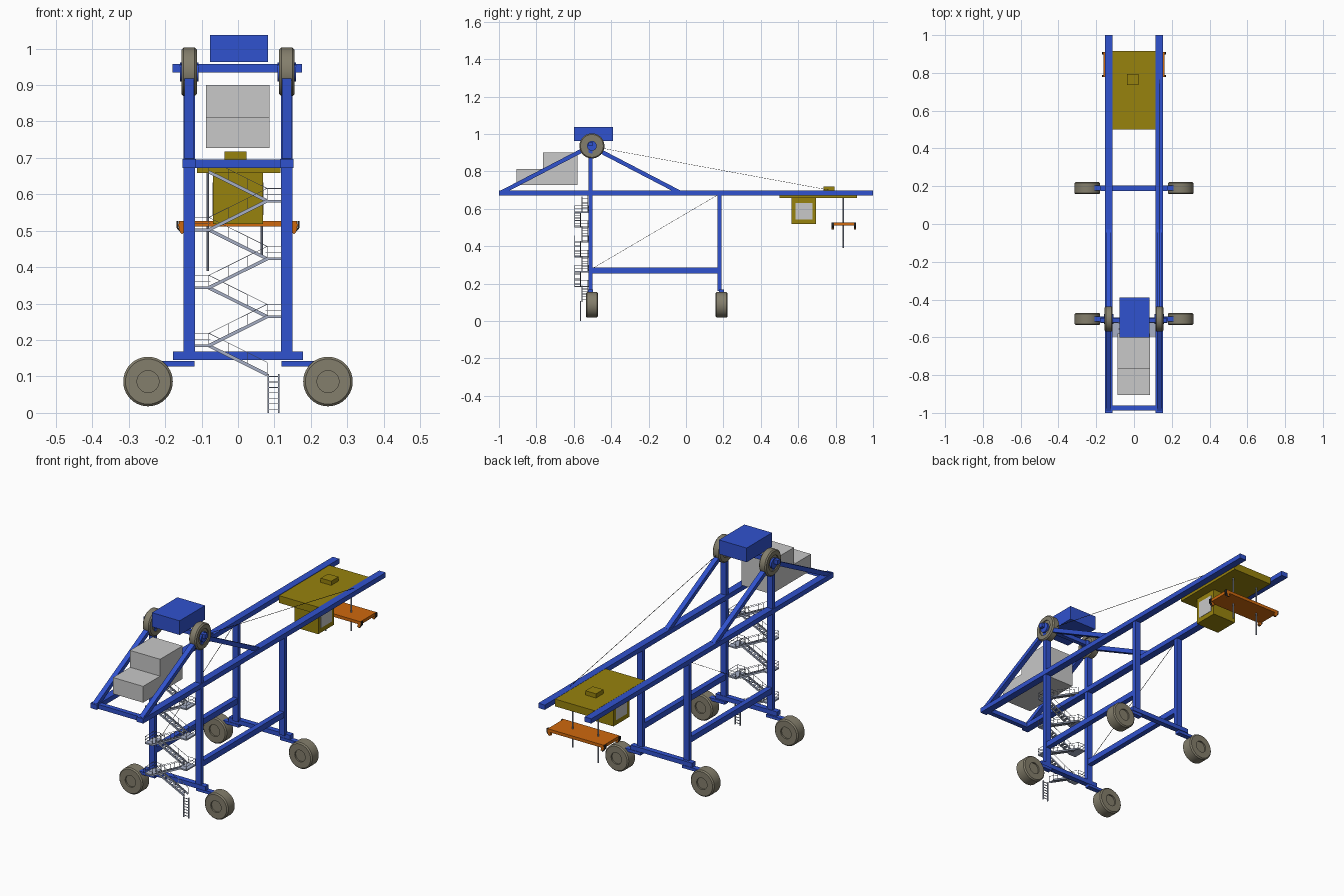
import bpy, bmesh, math
from mathutils import Vector, Matrix

if "Cube" in bpy.data.objects:
    bpy.data.objects.remove(bpy.data.objects["Cube"])


def material(name, rgb):
    m = bpy.data.materials.new(name)
    m.diffuse_color = (*rgb, 1)
    m.use_nodes = True
    m.node_tree.nodes["Principled BSDF"].inputs["Base Color"].default_value = m.diffuse_color
    return m


BLUE = material("crane blue", (0.03, 0.085, 0.62))
TAUPE = material("wheel taupe", (0.23, 0.21, 0.15))
OLIVE = material("trolley olive", (0.31, 0.225, 0.004))
ORANGE = material("spreader orange", (0.62, 0.14, 0.004))
GREY = material("house grey", (0.58, 0.58, 0.58))
STEEL = material("stair steel", (0.38, 0.43, 0.56))
DARK = material("dark metal", (0.02, 0.02, 0.02))


def finish(bm, name, mat, smooth=False):
    me = bpy.data.meshes.new(name)
    bmesh.ops.recalc_face_normals(bm, faces=bm.faces)
    bm.to_mesh(me)
    bm.free()
    me.materials.append(mat)
    ob = bpy.data.objects.new(name, me)
    bpy.context.collection.objects.link(ob)
    if smooth:
        bpy.ops.object.select_all(action='DESELECT')
        ob.select_set(True)
        bpy.context.view_layer.objects.active = ob
        bpy.ops.object.shade_smooth_by_angle(angle=math.radians(35))
    return ob


def add_box(bm, x, y, z):
    size = Vector((x[1] - x[0], y[1] - y[0], z[1] - z[0]))
    mid = Vector((sum(x) / 2, sum(y) / 2, sum(z) / 2))
    bmesh.ops.create_cube(bm, size=1, matrix=Matrix.Translation(mid) @ Matrix.Diagonal((*size, 1)))


def add_bar(bm, a, b, w, h=None):
    """Rectangular bar from a to b; w is horizontal width, h the other side."""
    a, b = Vector(a), Vector(b)
    d = b - a
    rot = d.to_track_quat('Y', 'Z').to_matrix().to_4x4()
    m = Matrix.Translation((a + b) / 2) @ rot @ Matrix.Diagonal((w, d.length, h or w, 1))
    bmesh.ops.create_cube(bm, size=1, matrix=m)


def box(name, mat, x, y, z):
    bm = bmesh.new()
    add_box(bm, x, y, z)
    return finish(bm, name, mat)


def bar(name, mat, a, b, w, h=None):
    bm = bmesh.new()
    add_bar(bm, a, b, w, h)
    return finish(bm, name, mat)


def wheel(name, mat, centre, axis, r, width, hub=0.03, depth=0.008):
    """Disc with rounded rim and recessed hub on both sides."""
    bm = bmesh.new()
    rot = Vector(axis).to_track_quat('Z', 'Y').to_matrix().to_4x4()
    h, c = width / 2, 0.006
    profile = [(0, h - depth), (hub, h - depth), (hub, h), (r - c, h), (r, h - c)]
    profile += [(p, -q) for p, q in reversed(profile)]
    vs = [bm.verts.new((p, 0, q)) for p, q in profile]
    es = [bm.edges.new(e) for e in zip(vs, vs[1:])]
    bmesh.ops.spin(bm, geom=vs + es, axis=(0, 0, 1), cent=(0, 0, 0),
                   angle=math.tau, steps=40, use_duplicate=False)
    bmesh.ops.remove_doubles(bm, verts=bm.verts, dist=1e-5)
    bm.transform(Matrix.Translation(centre) @ rot)
    return finish(bm, name, mat, True)


YB, YF = -0.51, 0.18      # mast frame and front frame
XL = 0.134                # half gauge of the girders

# Side frames: girders, legs, tie beams, diagonals, sheaves
for s, side in ((-1, "left"), (1, "right")):
    x = s * XL
    box(side + "_girder", BLUE, (x - 0.019, x + 0.019), (-1, 1), (0.672, 0.697))
    box(side + "_mast_leg", BLUE, (x - 0.016, x + 0.016), (YB - 0.011, YB + 0.011), (0.16, 0.945))
    box(side + "_front_leg", BLUE, (x - 0.016, x + 0.016), (YF - 0.011, YF + 0.011), (0.16, 0.68))
    box(side + "_tie_beam", BLUE, (x - 0.014, x + 0.014), (YB, YF), (0.255, 0.285))
    bar(side + "_rear_diagonal", BLUE, (x, -0.985, 0.688), (x, YB, 0.935), 0.026, 0.022)
    bar(side + "_front_diagonal", BLUE, (x, YB, 0.935), (x, -0.035, 0.688), 0.026, 0.022)
    wheel(side + "_sheave", TAUPE, (x, -0.503, 0.936), (1, 0, 0), 0.067, 0.042, 0.04, 0.006)
    bm = bmesh.new()
    bmesh.ops.create_cone(bm, cap_ends=True, segments=24, radius1=0.026, radius2=0.026, depth=0.05,
                          matrix=Matrix.Translation((x, -0.503, 0.936)) @ Matrix.Rotation(math.pi / 2, 4, 'Y'))
    finish(bm, side + "_sheave_hub", BLUE, True)
    # Wheels on stub axles
    for y, yw, name in ((YB, -0.503, "rear"), (YF, 0.19, "front")):
        box(f"{side}_{name}_axle", BLUE, tuple(sorted((s * 0.12, s * 0.245))),
            (yw - 0.013, yw + 0.013), (0.128, 0.143))
        wheel(f"{side}_{name}_wheel", TAUPE, (s * 0.247, yw, 0.086), (0, 1, 0), 0.068, 0.064)

# Cross beams
for y, name in ((YB, "rear"), (0.19, "front")):
    box(name + "_sill_beam", BLUE, (-0.178, 0.178), (y - 0.014, y + 0.014), (0.145, 0.168))
box("tail_cross_beam", BLUE, (-0.15, 0.15), (-0.987, -0.962), (0.672, 0.695))
box("mast_cross_beam", BLUE, (-0.18, 0.175), (YB - 0.011, YB + 0.011), (0.935, 0.958))

# Machine house on the mast and grey equipment boxes
box("hoist_house", BLUE, (-0.077, 0.083), (-0.60, -0.39), (0.963, 1.037))
box("lower_equipment_box", GREY, (-0.088, 0.086), (-0.905, -0.58), (0.727, 0.812))
box("upper_equipment_box", GREY, (-0.088, 0.086), (-0.765, -0.58), (0.812, 0.90))

# Cables
bar("hoist_cable", DARK, (XL, YB, 0.935), (XL, 0.765, 0.70), 0.0016)
bar("brace_cable", DARK, (-XL, YB, 0.275), (-XL, YF, 0.68), 0.0016)

# Trolley, operator cab and windows
box("trolley_plate", OLIVE, (-0.113, 0.117), (0.5, 0.915), (0.658, 0.696))
box("trolley_block", OLIVE, (-0.037, 0.024), (0.735, 0.795), (0.69, 0.718))
box("operator_cab", OLIVE, (-0.068, 0.068), (0.565, 0.695), (0.518, 0.66))
for s, side in ((-1, "left"), (1, "right")):
    box(side + "_cab_window", GREY, tuple(sorted((s * 0.066, s * 0.0695))), (0.585, 0.676), (0.543, 0.632))

# Container spreader with corner guides and hanging rods
box("spreader", ORANGE, (-0.162, 0.162), (0.778, 0.91), (0.511, 0.527))
bm_o, bm_d = bmesh.new(), bmesh.new()
for s in (-1, 1):
    for y in (0.784, 0.904):
        add_bar(bm_o, (s * 0.158, y, 0.52), (s * 0.15, y, 0.494), 0.012, 0.014)
        add_bar(bm_d, (s * 0.166, y, 0.527), (s * 0.166, y, 0.508), 0.005, 0.012)
        add_bar(bm_d, (s * 0.166, y, 0.508), (s * 0.152, y, 0.492), 0.012, 0.005)
finish(bm_o, "spreader_corners", ORANGE)
finish(bm_d, "corner_guides", DARK)
for x, z0, name in ((-0.083, 0.39, "left"), (0.065, 0.43, "right")):
    bm = bmesh.new()
    bmesh.ops.create_cone(bm, cap_ends=True, segments=10, radius1=0.004, radius2=0.004, depth=0.67 - z0,
                          matrix=Matrix.Translation((x, 0.842, (0.67 + z0) / 2)))
    finish(bm, name + "_spreader_rod", STEEL, True)

# Access ladder
bm = bmesh.new()
for x in (0.083, 0.112):
    add_box(bm, (x - 0.002, x + 0.002), (-0.568, -0.562), (0, 0.107))
for i in range(7):
    z = 0.01 + i * 0.015
    add_box(bm, (0.083, 0.112), (-0.567, -0.563), (z - 0.001, z + 0.001))
finish(bm, "access_ladder", STEEL)

# Zigzag stairs: flights alternate between two lanes, joined by landings
bm, rails = bmesh.new(), bmesh.new()
TH = 0.0015
for i in range(7):
    s = 1 if i % 2 == 0 else -1
    z0, z1 = 0.105 + i * 0.0795, 0.105 + (i + 1) * 0.0795
    lane = (-0.556, -0.526) if i % 2 == 0 else (-0.594, -0.564)
    for y in lane:
        add_bar(bm, (s * 0.08, y, z0), (-s * 0.08, y, z1), 0.003, 0.009)
        add_bar(rails, (s * 0.08, y, z0 + 0.034), (-s * 0.08, y, z1 + 0.034), TH)
        for t in (0, 0.33, 0.67, 1):
            x, z = s * 0.08 * (1 - 2 * t), z0 + (z1 - z0) * t
            add_box(rails, (x - TH / 2, x + TH / 2), (y - TH / 2, y + TH / 2), (z, z + 0.034))
    for k in range(1, 9):
        t = k / 9
        x, z = s * 0.08 * (1 - 2 * t), z0 + (z1 - z0) * t
        add_box(bm, (x - 0.008, x + 0.008), lane, (z - 0.001, z + 0.001))
    if i < 6:
        xs = tuple(sorted((-s * 0.076, -s * 0.12)))
        add_box(bm, xs, (-0.596, -0.522), (z1 - 0.004, z1 + 0.003))
        xo = -s * 0.119
        for h in (0.018, 0.034):
            add_bar(rails, (xo, -0.595, z1 + h), (xo, -0.523, z1 + h), TH)
            for y in (-0.595, -0.523):
                add_bar(rails, (xs[0], y, z1 + h), (xs[1], y, z1 + h), TH)
        for y in (-0.595, -0.523):
            add_box(rails, (xo - TH / 2, xo + TH / 2), (y - TH / 2, y + TH / 2), (z1, z1 + 0.034))
finish(bm, "zigzag_stairs", STEEL)
finish(rails, "stair_railings", STEEL)
